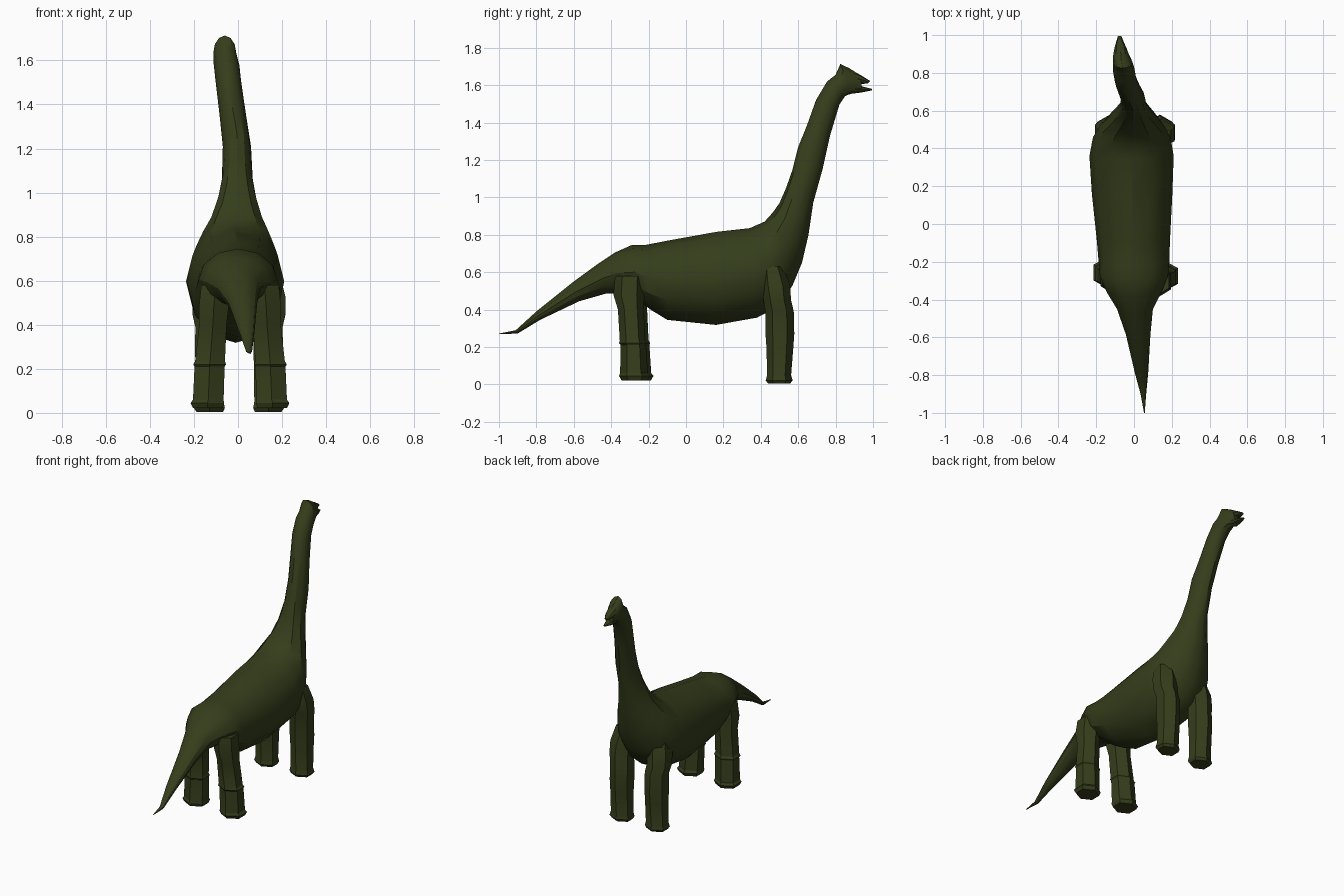
import bpy, bmesh, math

green = bpy.data.materials.new("dark_green")
green.diffuse_color = (0.035, 0.047, 0.011, 1)


def loft(name, rings, sides, angle):
    """Skin of rings, each: top (y, z), bottom (y, z), half width, centre x."""
    bm = bmesh.new()
    loops = []
    for ty, tz, by, bz, hw, cx in rings:
        loop = []
        for i in range(sides):
            a = 2 * math.pi * i / sides
            c, s = math.cos(a) / 2, math.sin(a)
            loop.append(bm.verts.new((cx + s * hw,
                                      (ty + by) / 2 + c * (ty - by),
                                      (tz + bz) / 2 + c * (tz - bz))))
        loops.append(loop)
    for p, q in zip(loops, loops[1:]):
        for i in range(sides):
            j = (i + 1) % sides
            bm.faces.new((p[i], p[j], q[j], q[i]))
    bm.faces.new(loops[0])
    bm.faces.new(loops[-1])
    bmesh.ops.recalc_face_normals(bm, faces=bm.faces)
    mesh = bpy.data.meshes.new(name)
    bm.to_mesh(mesh)
    bm.free()
    mesh.materials.append(green)
    ob = bpy.data.objects.new(name, mesh)
    bpy.context.collection.objects.link(ob)
    bpy.ops.object.select_all(action='DESELECT')
    ob.select_set(True)
    bpy.context.view_layer.objects.active = ob
    bpy.ops.object.shade_smooth_by_angle(angle=math.radians(angle))
    return ob


# Tail, trunk, neck and skull as one continuous skin
loft("body", [
    (-1.00, .272, -1.00, .268, .002, .055),
    (-.91, .29, -.90, .272, .014, .05),
    (-.80, .39, -.78, .345, .035, .04),
    (-.60, .55, -.57, .445, .065, .022),
    (-.47, .645, -.43, .485, .095, .005),
    (-.38, .705, -.34, .485, .145, 0),
    (-.29, .745, -.26, .455, .18, 0),
    (-.22, .745, -.19, .40, .187, 0),
    (-.09, .77, -.10, .345, .193, -.003),
    (.16, .815, .16, .318, .213, -.01),
    (.34, .835, .38, .357, .223, -.013),
    (.42, .87, .50, .42, .205, -.012),
    (.465, .92, .57, .53, .172, -.01),
    (.50, .97, .62, .65, .132, -.006),
    (.535, 1.05, .655, .80, .096, -.004),
    (.57, 1.15, .68, .97, .07, -.003),
    (.60, 1.27, .73, 1.15, .064, -.005),
    (.645, 1.38, .77, 1.33, .06, -.024),
    (.695, 1.52, .82, 1.495, .058, -.044),
    (.755, 1.62, .85, 1.54, .058, -.052),
    (.80, 1.655, .865, 1.548, .056, -.056),
    (.825, 1.713, .89, 1.555, .052, -.06),
    (.87, 1.692, .92, 1.558, .042, -.068),
    (.93, 1.655, .945, 1.562, .03, -.072),
], 12, 32)

# Jaws either side of the open mouth
loft("upper_jaw", [
    (.90, 1.673, .90, 1.605, .035, -.07),
    (.94, 1.65, .945, 1.607, .028, -.073),
    (.985, 1.622, .972, 1.608, .012, -.076),
], 8, 30)
loft("lower_jaw", [
    (.90, 1.60, .90, 1.556, .035, -.07),
    (.945, 1.592, .945, 1.562, .027, -.073),
    (.995, 1.58, .995, 1.572, .009, -.076),
], 8, 30)


def leg(name, side, dy, dx, rows):
    """Six sided leg; rows are z, centre y, y radius, centre x, x radius."""
    loft(name, [(y + dy + r, z, y + dy - r, z, w, side * (x + dx))
                for z, y, r, x, w in rows], 6, 20)


hind = [(.022, -.265, .070, .145, .078), (.045, -.265, .083, .147, .088),
        (.06, -.268, .074, .143, .080), (.21, -.272, .068, .137, .079),
        (.22, -.274, .074, .137, .086), (.235, -.276, .068, .135, .078),
        (.40, -.285, .069, .122, .072), (.48, -.295, .083, .118, .078),
        (.58, -.29, .08, .11, .075)]
front = [(.005, .498, .060, .132, .070), (.022, .498, .072, .134, .081),
         (.05, .498, .064, .133, .074), (.20, .502, .072, .132, .074),
         (.27, .502, .077, .132, .077), (.39, .500, .076, .132, .076),
         (.45, .488, .074, .143, .079), (.53, .478, .078, .138, .083),
         (.63, .46, .06, .12, .075)]

for side, label, shift in ((-1, "left", -.008), (1, "right", .01)):
    leg("hind_leg_" + label, side, -shift, shift, hind)
    leg("front_leg_" + label, side, 0, shift / 2, front)
